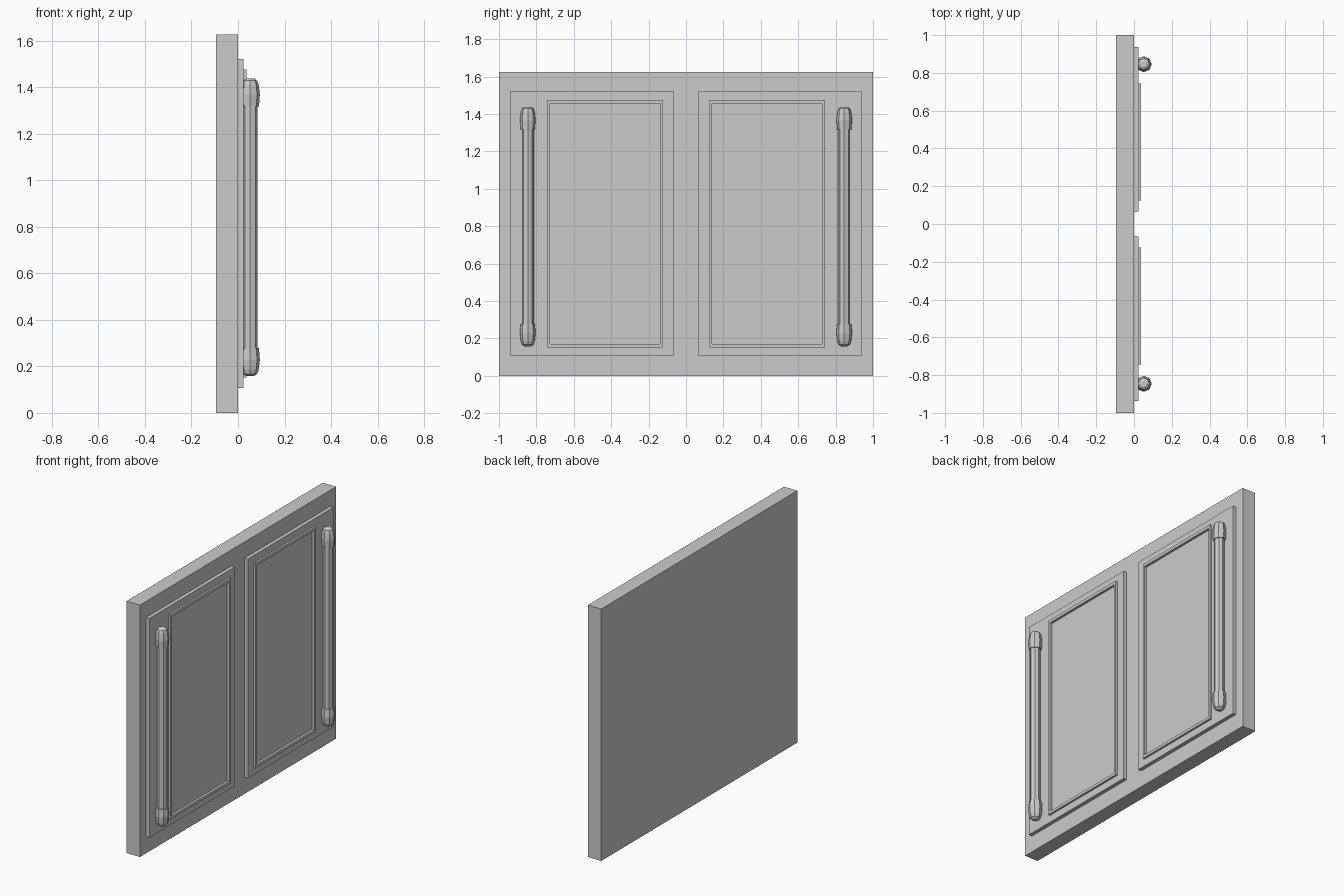
import bpy, bmesh, math

if "Cube" in bpy.data.objects:
    bpy.data.objects.remove(bpy.data.objects["Cube"])


def make_object(name, bm, mirror=False):
    bmesh.ops.recalc_face_normals(bm, faces=bm.faces)
    mesh = bpy.data.meshes.new(name)
    bm.to_mesh(mesh)
    bm.free()
    obj = bpy.data.objects.new(name, mesh)
    bpy.context.collection.objects.link(obj)
    if mirror:
        mod = obj.modifiers.new("mirror", 'MIRROR')
        mod.use_axis = (False, True, False)
    return obj


def loft(name, rings, mirror=False):
    """Bridge a stack of closed rings and cap both ends."""
    bm = bmesh.new()
    loops = [[bm.verts.new(p) for p in ring] for ring in rings]
    n = len(loops[0])
    for a, b in zip(loops, loops[1:]):
        for i in range(n):
            j = (i + 1) % n
            bm.faces.new((a[i], a[j], b[j], b[i]))
    bm.faces.new(loops[0])
    bm.faces.new(loops[-1])
    return make_object(name, bm, mirror)


def rect(x, y0, y1, z0, z1):
    return [(x, y0, z0), (x, y1, z0), (x, y1, z1), (x, y0, z1)]


def turned(name, profile, x, y, sides):
    """Vertical low-poly turned shape, mirrored to the other door."""
    rings = [[(x + r * math.cos(2 * math.pi * i / sides),
               y + r * math.sin(2 * math.pi * i / sides), z)
              for i in range(sides)] for r, z in profile]
    return loft(name, rings, mirror=True)


# Backing slab
loft("backing_slab", [rect(-0.095, -1, 1, 0, 1.626),
                      rect(0, -1, 1, 0, 1.626)])

# Door panels: stepped plate, raised rim, recessed centre
outer = (0.067, 0.938, 0.107, 1.522)
rim = (0.125, 0.743, 0.153, 1.476)
inner = (0.14, 0.727, 0.171, 1.457)
loft("door_panels", [rect(-0.002, *outer), rect(0.024, *outer),
                     rect(0.024, *rim), rect(0.037, *rim),
                     rect(0.037, *inner), rect(0.021, *inner)], mirror=True)

# Handles: rod with a domed cap at each end
HX, HY, MID = 0.052, 0.846, 0.798
turned("handle_rods", [(0.032, 0.25), (0.032, 1.35)], HX, HY, 8)
cap = [(0.038, 0.52), (0.042, 0.57), (0.037, 0.612),
       (0.030, 0.631), (0.016, 0.64)]
turned("upper_handle_caps", [(r, MID + z) for r, z in cap], HX, HY, 8)
turned("lower_handle_caps", [(r, MID - z) for r, z in cap], HX, HY, 8)
